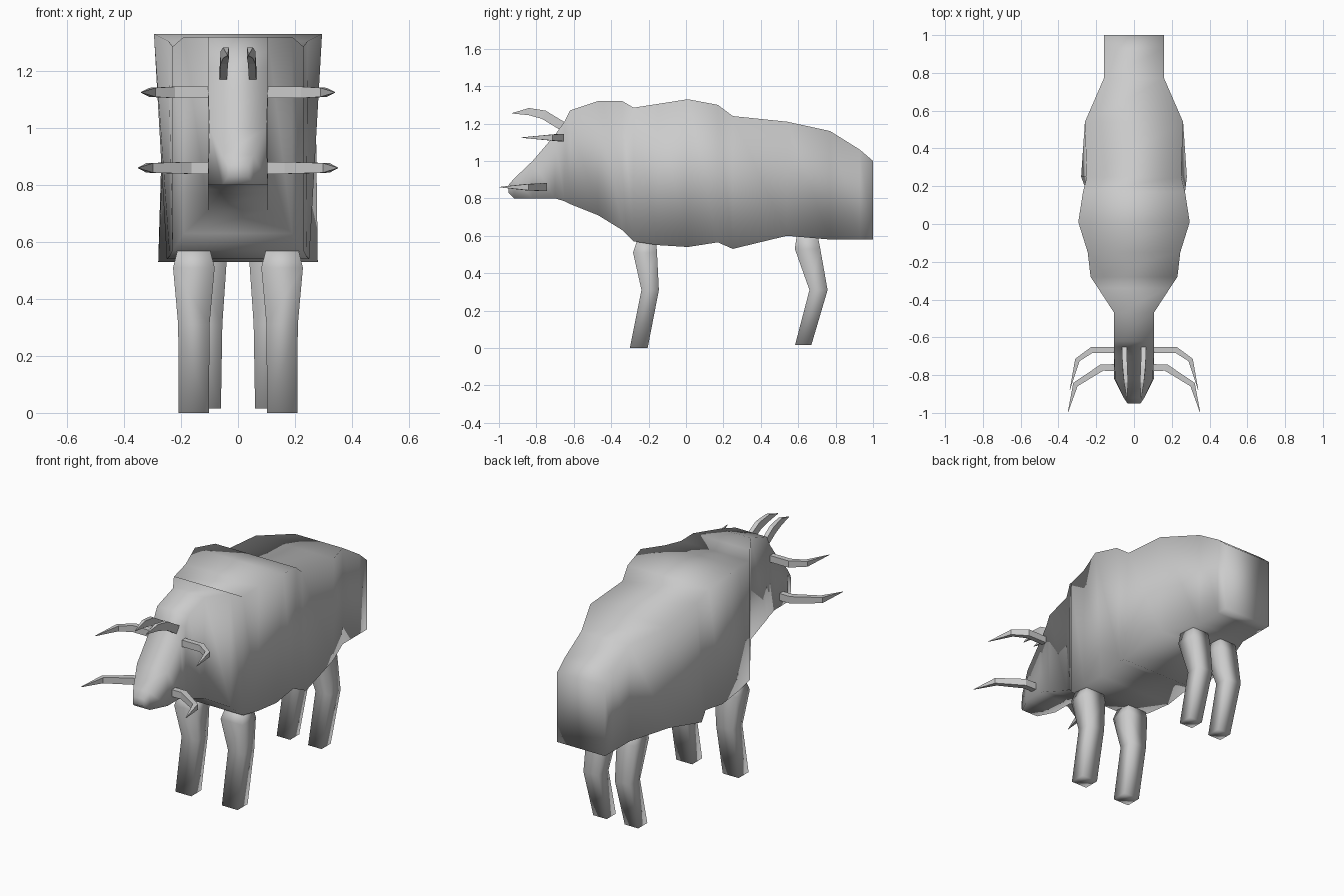
import bpy, bmesh
from mathutils import Vector

if "Cube" in bpy.data.objects:
    bpy.data.objects.remove(bpy.data.objects["Cube"])

grey = bpy.data.materials.new("light grey")
grey.diffuse_color = (0.6, 0.6, 0.6, 1)
grey.use_nodes = True
grey.node_tree.nodes["Principled BSDF"].inputs["Base Color"].default_value = grey.diffuse_color


def loft(name, rings, smooth=True, mirror=False):
    """Skin a list of four-point rings and cap both ends."""
    bm = bmesh.new()
    rows = [[bm.verts.new(p) for p in ring] for ring in rings]
    for a, b in zip(rows, rows[1:]):
        for i in range(4):
            j = (i + 1) % 4
            bm.faces.new((a[i], a[j], b[j], b[i]))
    bm.faces.new(rows[0][::-1])
    bm.faces.new(rows[-1])
    bmesh.ops.recalc_face_normals(bm, faces=bm.faces)
    for f in bm.faces:
        f.smooth = smooth
    me = bpy.data.meshes.new(name)
    bm.to_mesh(me)
    bm.free()
    me.materials.append(grey)
    ob = bpy.data.objects.new(name, me)
    bpy.context.collection.objects.link(ob)
    if mirror:
        ob.modifiers.new("Mirror", 'MIRROR').use_axis = (True, False, False)
    return ob


# Head, neck, chest and rump: y, half width at top, at bottom, z top, z bottom
body = [
    (-0.95, .035, .035, 0.87, .83),
    (-0.92, .055, .055, 0.905, .80),
    (-0.82, .10, .105, 1.00, .80),
    (-0.70, .105, .105, 1.14, .80),
    (-0.65, .105, .105, 1.21, .785),
    (-0.62, .105, .105, 1.27, .77),
    (-0.47, .105, .105, 1.32, .71),
    (-0.34, .19, .19, 1.32, .63),
    (-0.28, .23, .23, 1.285, .57),
    (-0.15, .245, .24, 1.305, .55),
    (0.01, .295, .25, 1.33, .54),
    (0.17, .27, .25, 1.30, .565),
    (0.25, .25, .28, 1.24, .53),
    (0.54, .26, .26, 1.21, .60),
    (0.77, .16, .16, 1.16, .58),
    (0.93, .16, .16, 1.06, .58),
    (1.00, .16, .16, 1.00, .58),
]
loft("body", [[(-t, y, zt), (t, y, zt), (b, y, zb), (-b, y, zb)]
              for y, t, b, zt, zb in body])


def leg(name, sections):
    """Sections: z, x centre, half width, y front, y back."""
    loft(name, [[(x - w, y0, z), (x + w, y0, z), (x + w, y1, z), (x - w, y1, z)]
                for z, x, w, y0, y1 in sections], mirror=True)


leg("front_legs", [(0.0, .155, .053, -.30, -.205), (.31, .155, .055, -.238, -.145),
                   (.51, .155, .073, -.283, -.155), (.58, .155, .055, -.26, -.16)])
leg("back_legs", [(.015, .105, .045, .583, .67), (.31, .105, .05, .66, .757),
                  (.53, .10, .06, .582, .718), (.62, .10, .05, .595, .70)])


def horn(name, path, side, across, along):
    """Tapered square horn; 'side' is the axis perpendicular to its curve."""
    pts = [Vector(p) for p in path]
    side = Vector(side)
    rings = []
    for i, p in enumerate(pts):
        tangent = (pts[min(i + 1, len(pts) - 1)] - pts[max(i - 1, 0)]).normalized()
        n = side.cross(tangent).normalized()
        k = (1, 1, .8, .05)[i]
        u, v = side * across * k, n * along * k
        rings.append([p + u + v, p + u - v, p - u - v, p - u + v])
    loft(name, rings, smooth=False, mirror=True)


# Side horns, tusks and the small pair on the crown
horn("side_horns", [(.08, -.668, 1.125), (.225, -.668, 1.125),
                    (.30, -.72, 1.125), (.34, -.88, 1.125)], (0, 0, 1), .02, .016)
horn("tusks", [(.08, -.76, .86), (.17, -.76, .86),
               (.31, -.85, .86), (.35, -.998, .86)], (0, 0, 1), .021, .018)
horn("crown_horns", [(.052, -.65, 1.18), (.048, -.76, 1.247),
                     (.042, -.84, 1.264), (.037, -.93, 1.255)], (1, 0, 0), .013, .024)
